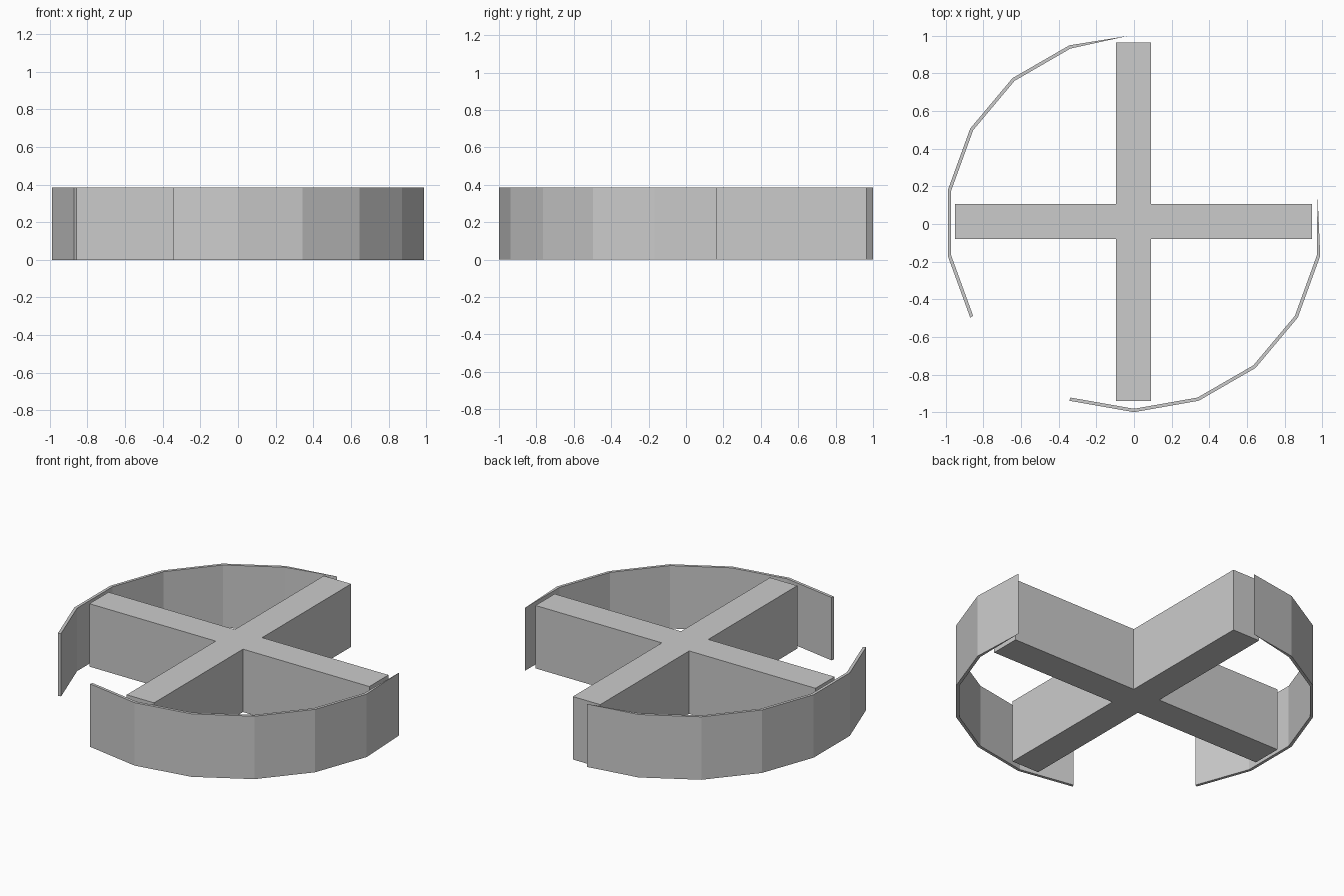
import bpy, bmesh
from math import radians, cos, sin

if "Cube" in bpy.data.objects:
    bpy.data.objects.remove(bpy.data.objects["Cube"])

H = 0.385            # common height
R, T, CY = 1.005, 0.018, 0.005   # ring radius, wall thickness, ring centre y


def prism(name, outline):
    """Extrude a counter-clockwise outline from z = 0 to H."""
    bm = bmesh.new()
    face = bm.faces.new([bm.verts.new((x, y, 0)) for x, y in outline])
    top = bmesh.ops.extrude_face_region(bm, geom=[face])
    verts = [v for v in top["geom"] if isinstance(v, bmesh.types.BMVert)]
    bmesh.ops.translate(bm, verts=verts, vec=(0, 0, H))
    bmesh.ops.recalc_face_normals(bm, faces=bm.faces)
    mesh = bpy.data.meshes.new(name)
    bm.to_mesh(mesh)
    bm.free()
    obj = bpy.data.objects.new(name, mesh)
    bpy.context.collection.objects.link(obj)
    return obj


def polar(radius, deg):
    a = radians(deg)
    return radius * cos(a), CY + radius * sin(a)


def arc_wall(name, angles, start_tip=None, end_tip=None):
    """Thin faceted wall; an optional tip closes an end to a sharp edge."""
    outer = [polar(R, a) for a in angles]
    inner = [polar(R - T, a) for a in reversed(angles)]
    start = [start_tip] if start_tip else []
    end = [end_tip] if end_tip else []
    return prism(name, start + outer + end + inner)


# Solid cross: each arm spans between the outer and inner limits
x0, x1, y0, y1 = -0.95, 0.945, -0.94, 0.965
a0, a1, b0, b1 = -0.095, 0.09, -0.08, 0.105
prism("cross_divider", [
    (a0, y0), (a1, y0), (a1, b0), (x1, b0), (x1, b1), (a1, b1),
    (a1, y1), (a0, y1), (a0, b1), (x0, b1), (x0, b0), (a0, b0)])

# Two outer walls, 20 degree facets, each tapering at one end
arc_wall("front_right_wall", list(range(250, 351, 20)), end_tip=(0.975, 0.165))
arc_wall("back_left_wall", list(range(110, 211, 20)), start_tip=(-0.03, 1.0))
